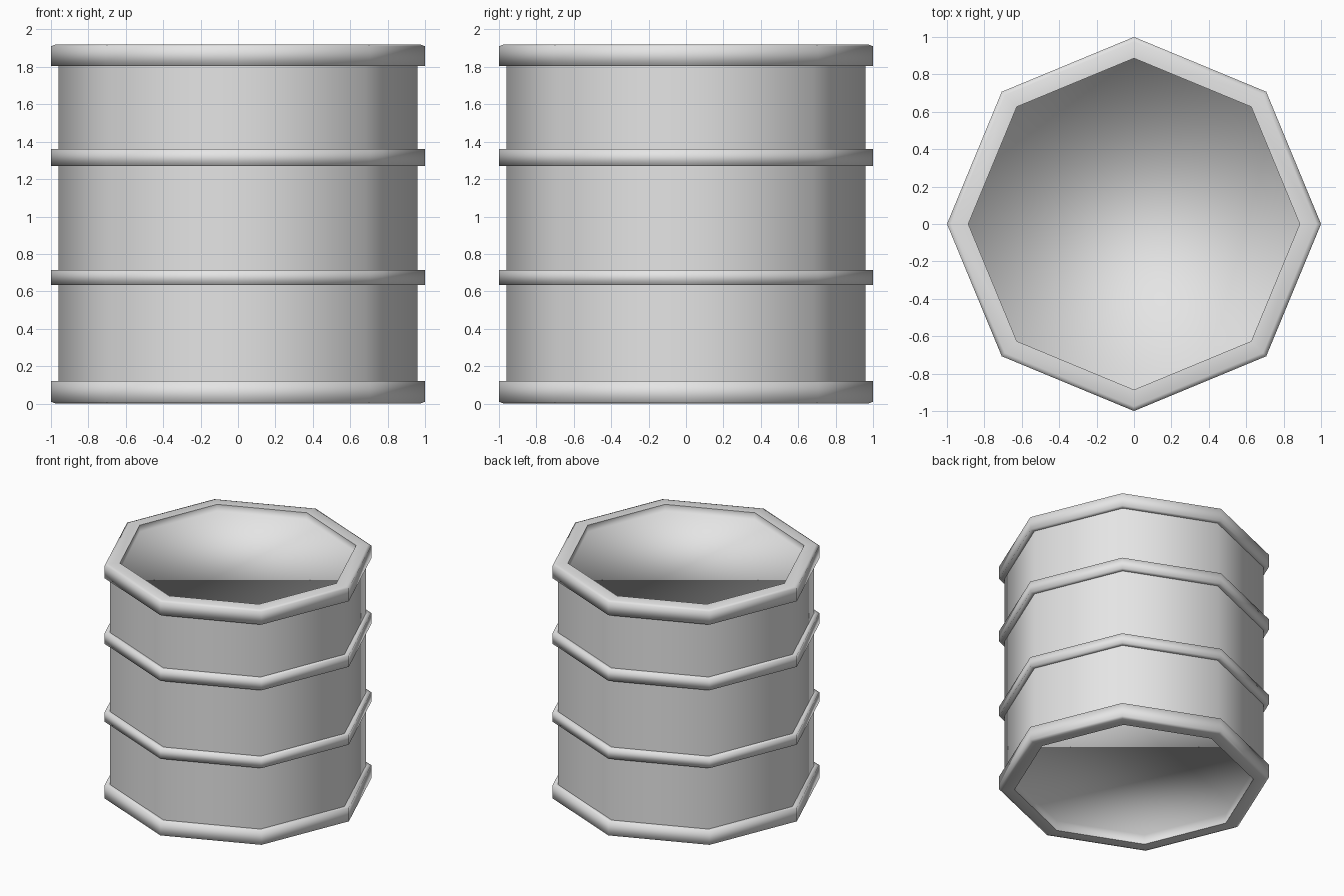
import bpy
import bmesh
from math import cos, sin, pi

cube = bpy.data.objects.get("Cube")
if cube:
    bpy.data.objects.remove(cube, do_unlink=True)

SIDES = 8
HEIGHT = 1.92
WALL = 0.96      # drum wall radius
INNER = 0.886    # lid radius

grey = bpy.data.materials.new("light_grey")
grey.use_nodes = True
colour = (0.78, 0.78, 0.78, 1)
grey.diffuse_color = colour
grey.node_tree.nodes["Principled BSDF"].inputs["Base Color"].default_value = colour


def lathe(name, profile, cap=False):
    """Sweep (radius, z) points, listed upwards on the outside, round the drum."""
    bm = bmesh.new()
    rings = [[bm.verts.new((r * cos(2 * pi * i / SIDES), r * sin(2 * pi * i / SIDES), z))
              for i in range(SIDES)] for r, z in profile]
    for low, high in zip(rings, rings[1:]):
        for i in range(SIDES):
            j = (i + 1) % SIDES
            bm.faces.new((low[i], low[j], high[j], high[i]))
    if cap:
        bm.faces.new(rings[-1])
    for face in bm.faces:
        face.smooth = True
    mesh = bpy.data.meshes.new(name)
    bm.to_mesh(mesh)
    bm.free()
    mesh.materials.append(grey)
    obj = bpy.data.objects.new(name, mesh)
    bpy.context.collection.objects.link(obj)
    return obj


# Straight drum wall
lathe("drum_wall", [(WALL, 0.12), (WALL, 1.805)])

# Two raised hoops
for name, low, high in (("lower_hoop", 0.635, 0.715), ("upper_hoop", 1.27, 1.36)):
    lathe(name, [(WALL, low), (1, low), (1, high), (WALL, high)])

# End rims and their sunken lids
rim = [(WALL, 1.805), (1, 1.805), (1, 1.91), (0.975, HEIGHT), (INNER, HEIGHT)]
lathe("top_rim", rim)
lathe("top_lid", [(INNER, HEIGHT), (INNER, HEIGHT - 0.055)], cap=True)

base_rim = [(WALL, 0.12), (1, 0.12), (1, 0.01), (0.975, 0), (INNER, 0)]
lathe("bottom_rim", base_rim).data.flip_normals()
lathe("bottom_lid", [(INNER, 0), (INNER, 0.08)], cap=True).data.flip_normals()
